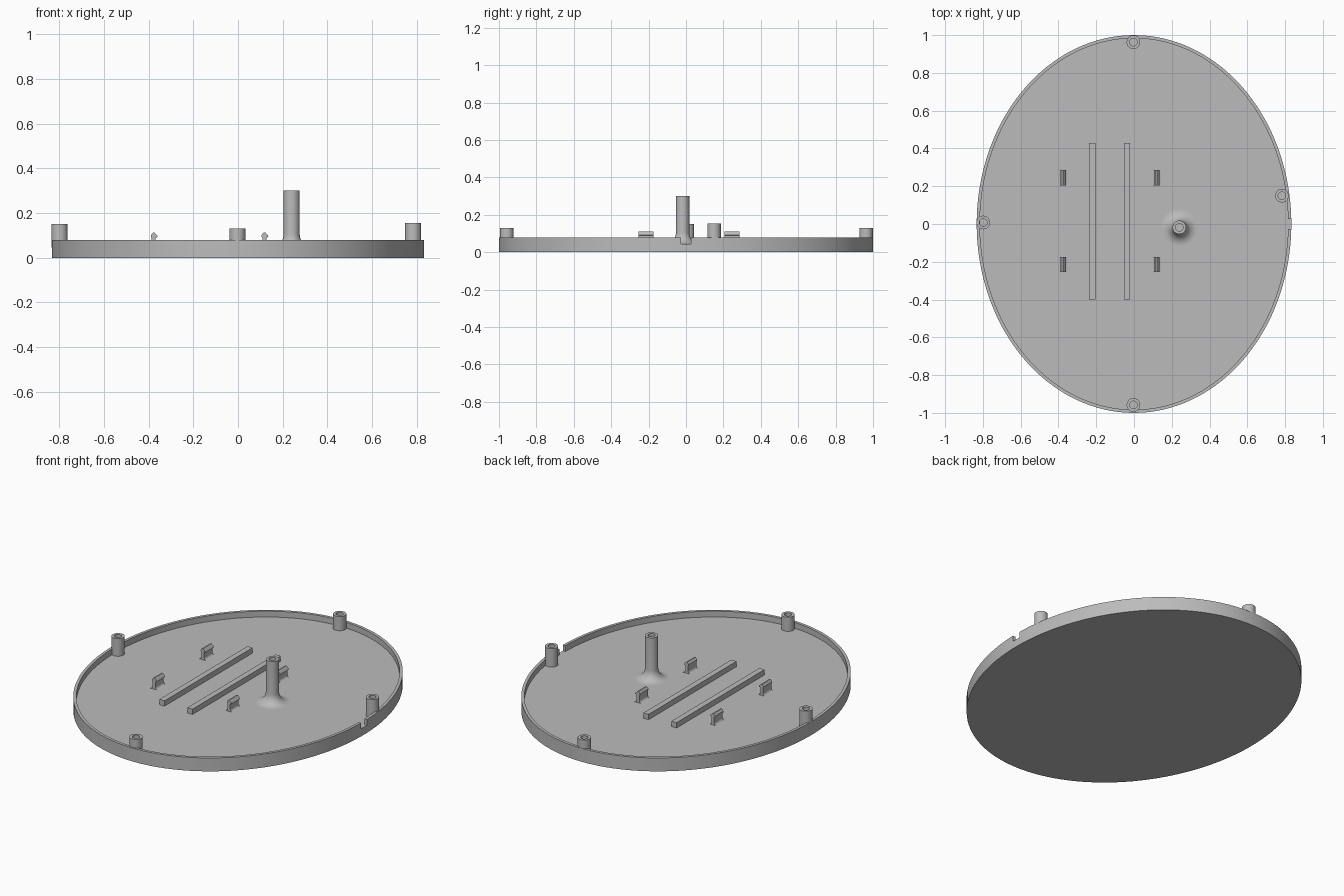
import bpy, bmesh
from math import sin, cos, pi, asin, radians

if "Cube" in bpy.data.objects:
    bpy.data.objects.remove(bpy.data.objects["Cube"])

FLOOR, RIM = 0.045, 0.08

grey = bpy.data.materials.new("plain_grey")
grey.diffuse_color = (0.5, 0.5, 0.5, 1)
grey.use_nodes = True
grey.node_tree.nodes["Principled BSDF"].inputs["Base Color"].default_value = grey.diffuse_color


def finish(bm, name):
    bmesh.ops.recalc_face_normals(bm, faces=bm.faces)
    me = bpy.data.meshes.new(name)
    bm.to_mesh(me)
    bm.free()
    me.materials.append(grey)
    me.shade_smooth()
    me.set_sharp_from_angle(angle=radians(30))
    ob = bpy.data.objects.new(name, me)
    bpy.context.collection.objects.link(ob)
    return ob


def tray(a=0.833, b=1.0, wall=0.017, notch=0.027, n=144):
    """Oval tray with a raised rim and one notch at +x."""
    bm = bmesh.new()
    t0 = asin(notch)
    angles = [t0 + (2 * pi - 2 * t0) * i / (n - 1) for i in range(n)]
    cols = []
    for t in angles:
        col = []
        for inset, z in ((0, 0), (0, FLOOR), (0, RIM), (wall, RIM), (wall, FLOOR)):
            col.append(bm.verts.new(((a - inset) * cos(t), (b - inset) * sin(t), z)))
        cols.append(col)
    for i in range(n):
        p, q = cols[i], cols[(i + 1) % n]
        bm.faces.new((p[0], q[0], q[1], p[1]))
        if i < n - 1:
            for k in (1, 2, 3):
                bm.faces.new((p[k], q[k], q[k + 1], p[k + 1]))
        else:  # notch: rim left out, floor runs to the edge
            bm.faces.new((p[1], q[1], q[4], p[4]))
    for c in (cols[0], cols[-1]):
        bm.faces.new(c[1:])
    bm.faces.new([c[0] for c in cols])
    bm.faces.new([c[4] for c in cols])
    return finish(bm, "oval_tray")


def lathe(name, x, y, profile, n=40):
    """Turn an (r, z) profile around a vertical axis."""
    bm = bmesh.new()
    rings = [[bm.verts.new((x + r * cos(2 * pi * i / n), y + r * sin(2 * pi * i / n), z))
              for i in range(n)] for r, z in profile]
    for lo, hi in zip(rings, rings[1:]):
        for i in range(n):
            j = (i + 1) % n
            bm.faces.new((lo[i], lo[j], hi[j], hi[i]))
    return finish(bm, name)


def extrude_y(name, profile, y0, y1):
    """Extrude an (x, z) outline along y."""
    bm = bmesh.new()
    f = [bm.verts.new((x, y0, z)) for x, z in profile]
    k = [bm.verts.new((x, y1, z)) for x, z in profile]
    bm.faces.new(f)
    bm.faces.new(k)
    for i in range(len(f)):
        j = (i + 1) % len(f)
        bm.faces.new((f[i], f[j], k[j], k[i]))
    return finish(bm, name)


tray()

# hollow screw posts around the rim
R, H = 0.036, 0.02
for name, x, y, top in (("left_post", -0.798, 0.008, 0.15), ("right_post", 0.783, 0.15, 0.155),
                        ("back_post", -0.003, 0.963, 0.13), ("front_post", -0.003, -0.958, 0.13)):
    lathe(name, x, y, [(R, FLOOR), (R, top), (H, top), (H, FLOOR)])

# tall hollow column with a flared foot
F = 0.06
foot = [(R + F - F * sin(t), FLOOR + F - F * cos(t)) for t in [pi / 2 * i / 10 for i in range(11)]]
lathe("tall_column", 0.24, -0.018, foot + [(R, 0.30), (H, 0.30), (H, FLOOR)])

# two long rails on the floor
for i, x in enumerate((-0.222, -0.037)):
    extrude_y("rail_%d" % (i + 1), [(x - 0.017, FLOOR), (x + 0.017, FLOOR),
                                    (x + 0.017, 0.077), (x - 0.017, 0.077)], -0.40, 0.43)

# four snap clips: flared foot, thin stem, barbed head
S, C = 0.009, 0.016
right = [(S + C - C * sin(t), FLOOR + C - C * cos(t)) for t in [pi / 2 * i / 6 for i in range(7)]]
left = [(-x, z) for x, z in reversed(right)]
head = [(S, 0.09), (0.018, 0.093), (0.016, 0.100), (0.004, 0.112), (-0.004, 0.112), (-0.013, 0.100),
        (-0.013, 0.093), (-S, 0.09)]
for i, x in enumerate((-0.377, 0.118)):
    for j, y in enumerate((-0.255, 0.205)):
        extrude_y("clip_%d" % (2 * i + j + 1), [(x + u, z) for u, z in right + head + left], y, y + 0.08)
